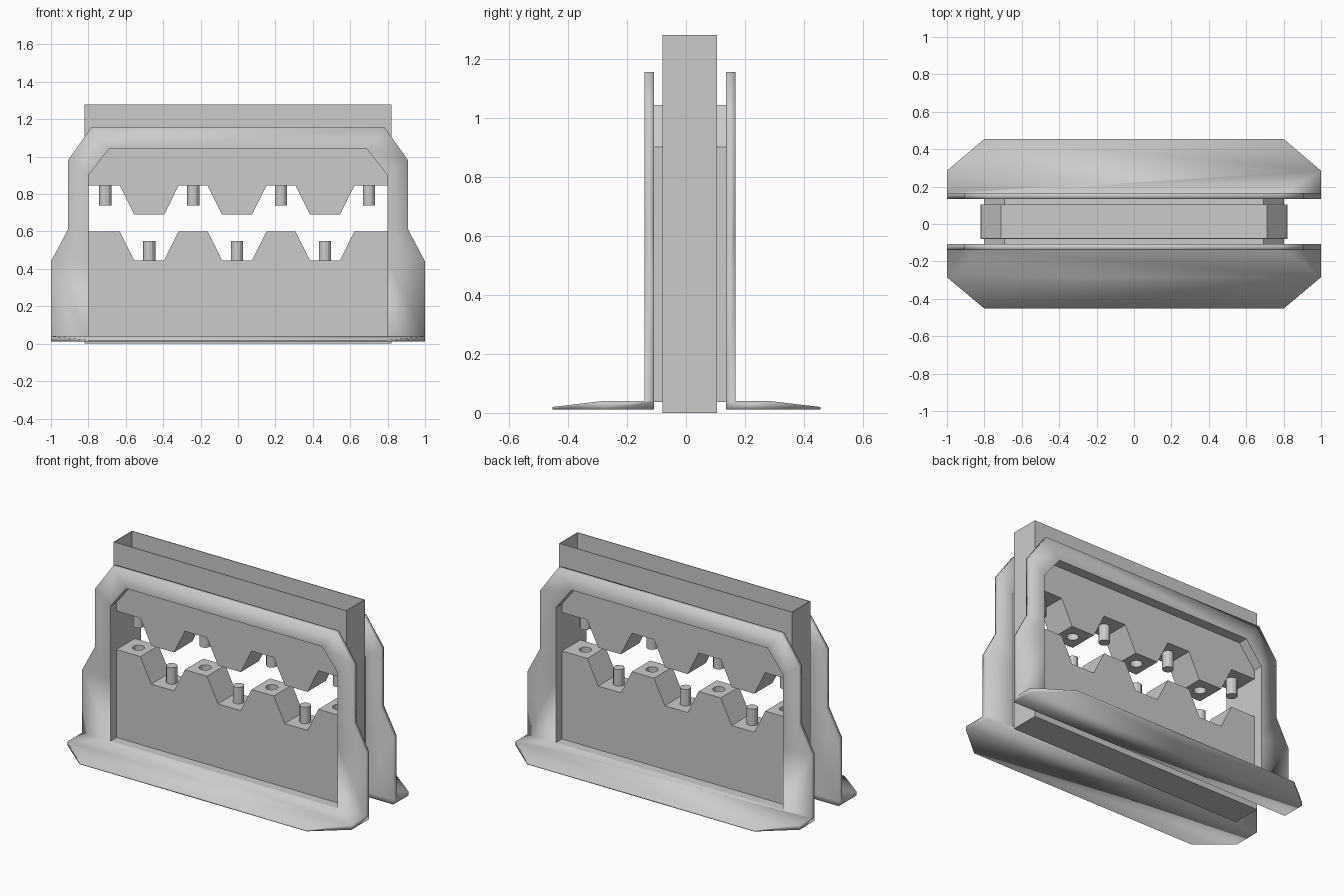
import bpy, bmesh
from mathutils import Matrix

if "Cube" in bpy.data.objects:
    bpy.data.objects.remove(bpy.data.objects["Cube"])

grey = bpy.data.materials.new("plain_grey")
grey.use_nodes = True
COLOUR = (0.6, 0.6, 0.6, 1)
grey.diffuse_color = COLOUR
grey.node_tree.nodes["Principled BSDF"].inputs["Base Color"].default_value = COLOUR

FRONT, BACK = -0.08, 0.105
MID = (FRONT + BACK) / 2


def finish(name, bm):
    bmesh.ops.recalc_face_normals(bm, faces=bm.faces)
    me = bpy.data.meshes.new(name)
    bm.to_mesh(me)
    bm.free()
    me.materials.append(grey)
    ob = bpy.data.objects.new(name, me)
    bpy.context.collection.objects.link(ob)
    return ob


def mirrored(right):
    """Right half, bottom to top, plus its mirror image."""
    return right + [(-x, z) for x, z in reversed(right)]


def prism(name, pts, y0, y1):
    bm = bmesh.new()
    face = bm.faces.new([bm.verts.new((x, y0, z)) for x, z in pts])
    out = bmesh.ops.extrude_face_region(bm, geom=[face])["geom"]
    moved = [v for v in out if isinstance(v, bmesh.types.BMVert)]
    bmesh.ops.translate(bm, verts=moved, vec=(0, y1 - y0, 0))
    return finish(name, bm)


def ring_faces(bm, outer, inner, y0, y1, closed=True):
    """Solid ring between two profiles; returns the vertex rows."""
    rows = [[bm.verts.new((x, y, z)) for x, z in pts]
            for pts, y in ((outer, y0), (inner, y0), (inner, y1), (outer, y1))]
    n = len(outer)
    for i in range(n if closed else n - 1):
        j = (i + 1) % n
        for r in range(4):
            a, b = rows[r], rows[(r + 1) % 4]
            bm.faces.new((a[i], a[j], b[j], b[i]))
    return rows


def ring(name, outer, inner, y0, y1):
    bm = bmesh.new()
    ring_faces(bm, outer, inner, y0, y1)
    return finish(name, bm)


def cylinder(name, x, z0, z1, radius):
    bm = bmesh.new()
    bmesh.ops.create_cone(bm, cap_ends=True, segments=12, radius1=radius, radius2=radius,
                          depth=z1 - z0, matrix=Matrix.Translation((x, MID, (z0 + z1) / 2)))
    return finish(name, bm)


# Body around the opening
opening = mirrored([(0.8, 0.04), (0.8, 0.9), (0.69, 1.04)])
shell = mirrored([(0.82, 0), (0.82, 0.92), (0.71, 1.06)])
ring("body_frame", shell, opening, FRONT, BACK)

# Open-topped sleeve above the body
WALL = 0.004
wall = [(-0.82, 0.92), (-0.71, 1.06), (0.71, 1.06), (0.82, 0.92), (0.82, 1.28), (-0.82, 1.28)]
prism("sleeve_front", wall, FRONT, FRONT + WALL)
prism("sleeve_back", wall, BACK - WALL, BACK)
for s, side in ((1, "left"), (-1, "right")):
    x0, x1 = s * 0.82, s * (0.82 - WALL)
    prism("sleeve_" + side, [(x0, 0.92), (x1, 0.92), (x1, 1.28), (x0, 1.28)], FRONT, BACK)

# Short collars joining the body to the outer frames
collar = mirrored([(0.803, 0.037), (0.803, 0.901), (0.692, 1.043)])
ring("front_collar", collar, opening, -0.108, FRONT)
ring("back_collar", collar, opening, BACK, 0.135)

# Toothed jaws
CENTRES = [-0.475, -0.005, 0.465]
PEG_X = [-0.71, -0.24, 0.23, 0.70]


def teeth(z_edge, z_tip):
    pts = [(-0.8, z_edge)]
    for c in CENTRES:
        pts += [(c - 0.157, z_edge), (c - 0.08, z_tip), (c + 0.08, z_tip), (c + 0.157, z_edge)]
    return pts + [(0.8, z_edge)]


lower = prism("lower_jaw", teeth(0.6, 0.445) + [(0.8, 0.04), (-0.8, 0.04)], FRONT, BACK)
upper = prism("upper_jaw", teeth(0.845, 0.69) + opening[1:5], FRONT, BACK)


# Sockets that receive the pegs
def drill(ob, xs, z0, z1):
    for x in xs:
        cutter = cylinder("socket_cutter", x, z0, z1, 0.036)
        cutter.hide_render = True
        mod = ob.modifiers.new("socket", 'BOOLEAN')
        mod.operation, mod.solver, mod.object = 'DIFFERENCE', 'EXACT', cutter
        bpy.context.view_layer.objects.active = ob
        bpy.ops.object.modifier_apply(modifier=mod.name)
        bpy.data.objects.remove(cutter)


drill(lower, PEG_X, 0.48, 0.65)
drill(upper, CENTRES, 0.64, 0.81)

# Pegs
for i, x in enumerate(PEG_X):
    cylinder(f"upper_peg_{i + 1}", x, 0.74, 0.85, 0.033)
for i, x in enumerate(CENTRES):
    cylinder(f"lower_peg_{i + 1}", x, 0.44, 0.55, 0.033)


# Outer frames: an arch whose foot spreads into a tapered skirt
arch_out = mirrored([(1, 0.04), (1, 0.44), (0.91, 0.61), (0.91, 0.98), (0.785, 1.155)])
arch_in = mirrored([(0.8, 0.04), (0.8, 0.44), (0.8, 0.61), (0.8, 0.9), (0.69, 1.04)])


def outer_frame(name, face, back, knee, toe):
    bm = bmesh.new()
    out_f, in_f, in_b, out_b = ring_faces(bm, arch_out, arch_in, face, back, closed=False)

    def row(x, y, z):
        return [bm.verts.new((sx, y, z)) for sx in (x, -x)]

    def quad(a, b):
        bm.faces.new((a[0], a[1], b[1], b[0]))

    knee_top, toe_top = row(1, knee, 0.04), row(0.8, toe, 0.02)
    toe_low, knee_low, heel = row(0.8, toe, 0.012), row(1, knee, 0.012), row(1, back, 0.012)
    bm.faces.new((out_f[0], in_f[0], in_f[-1], out_f[-1], knee_top[1], knee_top[0]))
    for a, b in ((knee_top, toe_top), (toe_top, toe_low), (toe_low, knee_low), (knee_low, heel)):
        quad(a, b)
    bm.faces.new((out_b[0], in_b[0], in_b[-1], out_b[-1], heel[1], heel[0]))
    quad((in_f[0], in_f[-1]), (in_b[0], in_b[-1]))
    for k, i in ((0, 0), (1, -1)):
        bm.faces.new((out_f[i], out_b[i], heel[k], knee_low[k], knee_top[k]))
        bm.faces.new((knee_top[k], knee_low[k], toe_low[k], toe_top[k]))
    for f in bm.faces:
        f.smooth = True
    # Crisp rim around the opening
    rim = set(in_f + in_b)
    for e in bm.edges:
        e.smooth = not (e.verts[0] in rim and e.verts[1] in rim)
    finish(name, bm)


outer_frame("front_frame", -0.14, -0.108, -0.285, -0.452)
outer_frame("back_frame", 0.167, 0.135, 0.285, 0.455)
